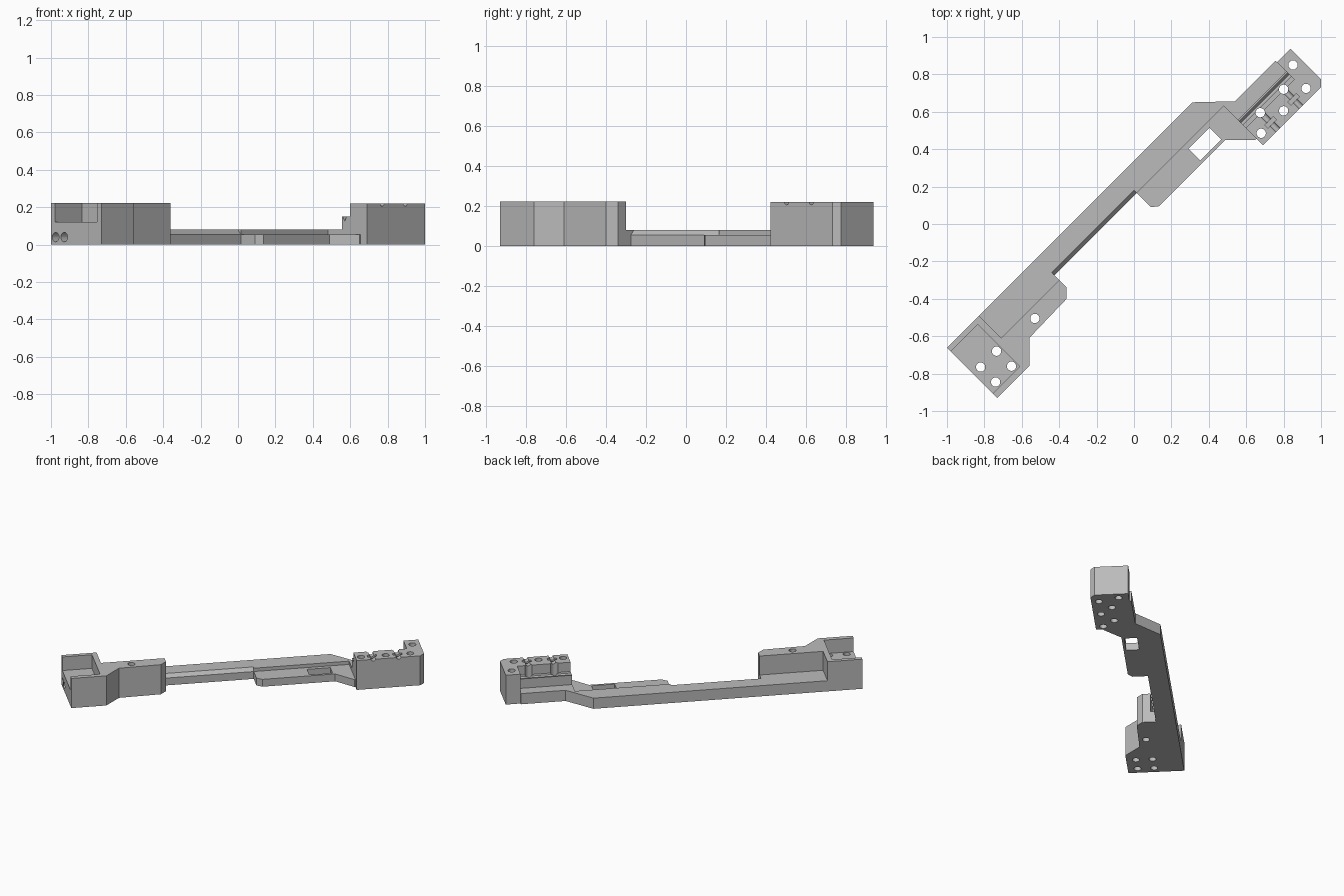
import bpy, bmesh, math
from mathutils import Matrix, Vector

if "Cube" in bpy.data.objects:
    bpy.data.objects.remove(bpy.data.objects["Cube"], do_unlink=True)

grey = bpy.data.materials.new("plain grey")
grey.use_nodes = True
COLOUR = (0.5, 0.5, 0.5, 1)
grey.diffuse_color = COLOUR
grey.node_tree.nodes["Principled BSDF"].inputs["Base Color"].default_value = COLOUR

# The bracket is drawn along u (its length) and v (across), then turned 45 degrees
TURN = Matrix.Rotation(math.radians(45), 4, 'Z')


def solid(name, ring, sweep):
    """Extrude a closed ring of 3D points along a sweep vector."""
    bm = bmesh.new()
    face = bm.faces.new([bm.verts.new(p) for p in ring])
    new = bmesh.ops.extrude_face_region(bm, geom=[face])["geom"]
    bmesh.ops.translate(bm, vec=Vector(sweep),
                        verts=[g for g in new if isinstance(g, bmesh.types.BMVert)])
    bmesh.ops.recalc_face_normals(bm, faces=bm.faces)
    bm.transform(TURN)
    mesh = bpy.data.meshes.new(name)
    bm.to_mesh(mesh)
    bm.free()
    mesh.materials.append(grey)
    obj = bpy.data.objects.new(name, mesh)
    bpy.context.collection.objects.link(obj)
    return obj


def plan(name, outline, z0, z1):
    return solid(name, [(u, v, z0) for u, v in outline], (0, 0, z1 - z0))


def section(name, profile, u0, u1):
    return solid(name, [(u0, v, z) for v, z in profile], (u1 - u0, 0, 0))


def box(u0, u1, v0, v1, z0, z1):
    return plan("cutter", [(u0, v0), (u1, v0), (u1, v1), (u0, v1)], z0, z1)


def circle(r, n=20):
    return [(r * math.cos(2 * math.pi * i / n), r * math.sin(2 * math.pi * i / n))
            for i in range(n)]


def hole(x, y, r=0.025):
    """Vertical through hole at a world position."""
    u, v = (x + y) / math.sqrt(2), (y - x) / math.sqrt(2)
    return plan("cutter", [(u + a, v + b) for a, b in circle(r)], -0.1, 0.4)


def cut(obj, cutters):
    for c in cutters:
        c.hide_render = True
        mod = obj.modifiers.new("cut", 'BOOLEAN')
        mod.operation, mod.solver, mod.object = 'DIFFERENCE', 'EXACT', c
    bpy.context.view_layer.update()
    deps = bpy.context.evaluated_depsgraph_get()
    mesh = bpy.data.meshes.new_from_object(obj.evaluated_get(deps))
    obj.modifiers.clear()
    obj.data = mesh


def discard(cutters):
    for c in cutters:
        bpy.data.objects.remove(c, do_unlink=True)


H, RAIL, PLATE, LEDGE = 0.222, 0.08, 0.055, 0.15

# Left mounting block: open-ended pocket, screw holes and two end bores
left_block = plan("left_mount_block", [
    (-1.174, 0.24), (-1.174, -0.141), (-0.933, -0.141), (-0.827, -0.035),
    (-0.537, -0.028), (-0.495, 0.014), (-0.495, 0.07), (-0.933, 0.07),
    (-0.933, 0.24)], 0, H)
cutters = [box(-1.3, -0.97, -0.106, 0.21, 0.12, 0.4)]
cutters += [hole(x, y) for x, y in [(-0.735, -0.68), (-0.655, -0.76), (-0.82, -0.765),
                                    (-0.74, -0.845), (-0.53, -0.505)]]
cutters += [section("cutter", [(v + a, 0.04 + b) for a, b in circle(0.025)], -1.3, -1.05)
            for v in (0.14, 0.205)]
cut(left_block, cutters)
discard(cutters)

# Long rail with a bevelled inner edge
rail = plan("long_rail", [
    (-0.933, 0.07), (-0.495, 0.07), (-0.495, 0.106), (0.785, 0.106), (0.785, 0),
    (1.153, 0), (1.153, 0.083), (0.845, 0.083), (0.68, 0.24), (-0.933, 0.24)], 0, RAIL)
cutters = [section("cutter", [(0.105, PLATE), (0.106, PLATE), (0.127, RAIL),
                              (0.127, 0.1), (0.105, 0.1)], -0.495, 0.127)]
cut(rail, cutters)
discard(cutters)

# Thin side plate with a rectangular window
side_plate = plan("side_plate", [
    (0.127, 0.106), (0.127, 0), (0.163, -0.028), (0.665, -0.028),
    (0.778, -0.141), (0.785, -0.141), (0.785, 0.106)], 0, PLATE)
cutters = [box(0.49, 0.65, -0.01, 0.078, -0.1, 0.2)]
cut(side_plate, cutters)
discard(cutters)

# Right mounting block and its grooved ledge
right_block = plan("right_mount_block", [
    (0.785, -0.19), (1.223, -0.19), (1.255, -0.16), (1.255, 0.07),
    (1.153, 0.07), (1.153, -0.06), (0.785, -0.06)], 0, H - 0.002)
ledge = section("grooved_ledge", [
    (0, 0), (0, LEDGE), (-0.008, LEDGE), (-0.022, 0.125), (-0.036, LEDGE),
    (-0.06, LEDGE), (-0.06, 0)], 0.785, 1.153)
holes = [hole(x, y) for x, y in [(0.85, 0.85), (0.92, 0.725), (0.8, 0.72),
                                 (0.675, 0.595), (0.8, 0.605), (0.68, 0.485)]]
grooves = []
for u in (0.9, 1.075):
    # Round wire groove across the top, crossed by a small slot
    grooves.append(solid("cutter", [(u + a, -0.25, H + b) for a, b in circle(0.016, 12)],
                         (0, 0.25, 0)))
    grooves.append(box(u - 0.032, u + 0.032, -0.145, -0.12, H - 0.03, 0.4))
cut(right_block, holes + grooves)
cut(ledge, holes)
discard(holes + grooves)
